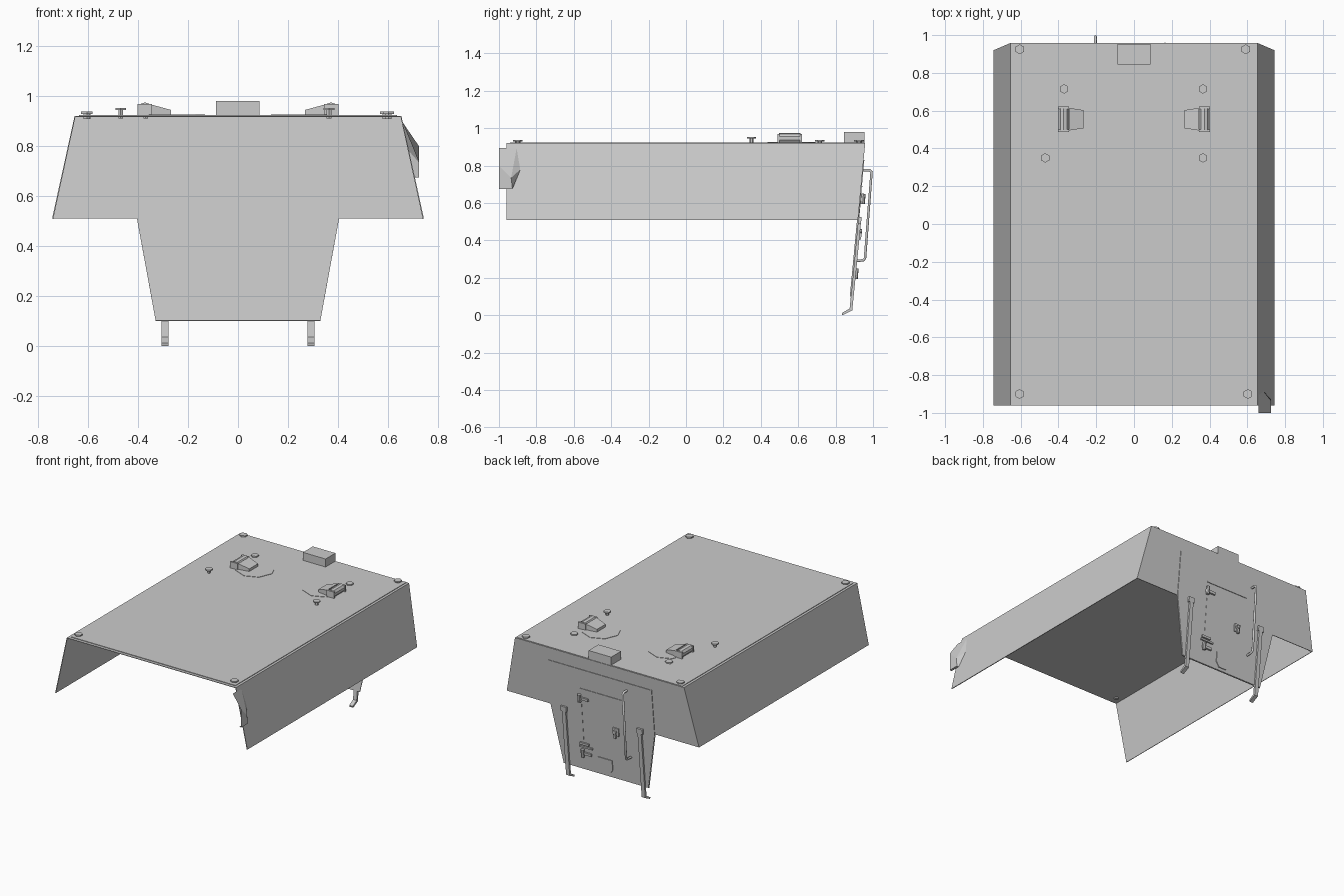
import bpy, bmesh, math
from mathutils import Vector, Matrix

if "Cube" in bpy.data.objects:
    bpy.data.objects.remove(bpy.data.objects["Cube"])


def back(z, out=0.0):
    """y of the sloping rear plate at height z"""
    return 0.958 - 0.094 * (0.92 - z) + out


def mesh(name, verts, faces):
    me = bpy.data.meshes.new(name)
    me.from_pydata(verts, [], faces)
    ob = bpy.data.objects.new(name, me)
    bpy.context.collection.objects.link(ob)
    return ob


def box(name, x, y, z):
    v = [(a, b, c) for a in x for b in y for c in z]
    return mesh(name, v, [(0, 1, 3, 2), (4, 6, 7, 5), (0, 4, 5, 1),
                          (2, 3, 7, 6), (0, 2, 6, 4), (1, 5, 7, 3)])


def prism(name, a, b):
    """solid between two matching outlines"""
    n = len(a)
    f = [tuple(range(n))[::-1], tuple(range(n, 2 * n))]
    f += [(i, (i + 1) % n, n + (i + 1) % n, n + i) for i in range(n)]
    ob = mesh(name, list(a) + list(b), f)
    bm = bmesh.new()
    bm.from_mesh(ob.data)
    bmesh.ops.recalc_face_normals(bm, faces=bm.faces)
    bm.to_mesh(ob.data)
    bm.free()
    return ob


def rear_plate(name, pts, inner, outer):
    """outline in x, z laid against the rear plate"""
    return prism(name, [(x, back(z, inner), z) for x, z in pts],
                 [(x, back(z, outer), z) for x, z in pts])


def rear_box(name, x0, x1, z0, z1, inner, outer):
    return rear_plate(name, [(x0, z0), (x1, z0), (x1, z1), (x0, z1)], inner, outer)


def cyl(name, p, q, r, sides):
    p, q = Vector(p), Vector(q)
    bm = bmesh.new()
    rot = (q - p).to_track_quat('Z', 'Y').to_matrix().to_4x4()
    bmesh.ops.create_cone(bm, cap_ends=True, segments=sides, radius1=r, radius2=r,
                          depth=(q - p).length,
                          matrix=Matrix.Translation((p + q) / 2) @ rot)
    me = bpy.data.meshes.new(name)
    bm.to_mesh(me)
    bm.free()
    ob = bpy.data.objects.new(name, me)
    bpy.context.collection.objects.link(ob)
    return ob


def tube(name, pts, r):
    cu = bpy.data.curves.new(name, 'CURVE')
    cu.dimensions = '3D'
    cu.bevel_depth = r
    cu.bevel_resolution = 1
    cu.use_fill_caps = True
    sp = cu.splines.new('POLY')
    sp.points.add(len(pts) - 1)
    for p, c in zip(sp.points, pts):
        p.co = (*c, 1)
    ob = bpy.data.objects.new(name, cu)
    bpy.context.collection.objects.link(ob)
    return ob


# Open hull shell: roof, flared sides, rear plate
T, B, F = 0.92, 0.51, -0.96
bt, bb = back(T), back(B)
rear = [(-.655, T), (.655, T), (.745, B), (.405, B), (.33, .10),
        (-.33, .10), (-.405, B), (-.745, B)]
v = [(x, back(z), z) for x, z in rear]
v += [(-.655, F, T), (.655, F, T), (.745, F, B), (-.745, F, B)]
hull = mesh("hull_shell", v, [(8, 9, 1, 0), (10, 2, 1, 9), (7, 11, 8, 0),
                              (0, 1, 2, 3, 6, 7), (6, 3, 4, 5)])
sol = hull.modifiers.new("thickness", 'SOLIDIFY')
sol.thickness = 0.005
sol.offset = -1
box("roof_plate", (-.638, .638), (-.94, .954), (.916, .924))

# Corner bolts
for x, y in [(-.605, .925), (.592, .925), (-.606, -.9), (.603, -.9)]:
    cyl("corner_bolt_head", (x, y, .929), (x, y, .938), .026, 6)
    cyl("corner_bolt_stem", (x, y, .908), (x, y, .93), .015, 6)

# Roof studs
for x, y, z in [(-.37, .715, .937), (.365, .715, .937), (-.47, .35, .953), (.365, .35, .953)]:
    cyl("stud_cap", (x, y, z - .009), (x, y, z), .025, 6)
    cyl("stud_stem", (x, y, .91), (x, y, z - .005), .011, 6)

# Rear roof box
box("roof_box", (-.088, .087), (.845, .954), (.918, .98))

# Hatches and their sights
for s in (-1, 1):
    cyl("hatch", (s * .26, .565, .919), (s * .26, .565, .9265), .128, 8)
    cyl("sight_drum", (s * .373, .497, .946), (s * .373, .612, .946), .029, 10)
    for y in (.488, .609):
        box("sight_bracket", sorted((s * .345, s * .403)), (y, y + .012), (.92, .968))
    prism("sight_hood",
          [(s * .345, .495, .92), (s * .345, .615, .92), (s * .345, .615, .966), (s * .345, .495, .966)],
          [(s * .268, .507, .92), (s * .268, .603, .92), (s * .268, .603, .945), (s * .268, .507, .945)])

# Side deflector at the front right corner
mesh("side_deflector",
     [(.66, -1, .895), (.725, -1, .80), (.725, -1, .675), (.709, -1, .675),
      (.66, -.905, .895), (.685, -.885, .78), (.725, -.935, .735),
      (.725, -.928, .675), (.709, -.93, .675)],
     [(0, 1, 6, 4), (1, 2, 7, 6), (4, 6, 5), (5, 6, 7, 8), (2, 3, 8, 7)])

# Rear panel and its door seams
rear_plate("rear_panel", [(-.40, .83), (.40, .83), (.403, B), (.328, .102),
                          (-.328, .102), (-.403, B)], -.002, .004)
rear_box("door_top_seam", -.165, .165, .686, .692, 0, .008)
rear_box("door_side_seam", .157, .162, .20, .61, 0, .006)

# Hinges
for z in (.60, .20):
    rear_box("hinge_leaf", .10, .175, z + .012, z + .03, 0, .016)
    cyl("hinge_pin", (.165, back(z, .016), z - .005), (.165, back(z + .05, .016), z + .05), .012, 8)

# Latch bars, lock and pad
rear_box("latch_bar", .09, .19, .262, .274, 0, .014)
rear_box("latch_block", .115, .185, .282, .298, 0, .016)
rear_box("lock_plate", -.125, -.08, .42, .475, 0, .012)
cyl("lock_knob", (-.10, back(.45), .45), (-.10, back(.45, .028), .45), .012, 8)
rear_box("lock_lever", -.108, -.094, .405, .455, .014, .026)
rear_plate("shield_pad", [(-.058, .225), (.05, .225), (.05, .155), (.025, .122),
                          (-.033, .122), (-.058, .155)], 0, .009)

# Grab rail
tube("grab_rail", [(-.205, back(.775), .775), (-.205, .982, .775), (-.205, .992, .765),
                   (-.205, .957, .305), (-.205, .948, .294), (-.205, back(.29), .29)], .008)

# Hanging step bars with bent feet
path = [(back(.52, .002), .52), (.938, .525), (.932, .50), (.885, .03), (.838, .01)]
inner = [(.93, .515), (.924, .50), (.873, .04), (.834, .002)]
for s in (-1, 1):
    outline = [(.938, .52), (.889, .026), (.836, .0), (.833, .012), (.875, .036), (.924, .52)]
    prism("step_bar", [(s * .279, y, z) for y, z in outline],
          [(s * .307, y, z) for y, z in outline])
    rear_box("step_bar_mount", s * .295 - .022, s * .295 + .022, .49, .525, 0, .018)
